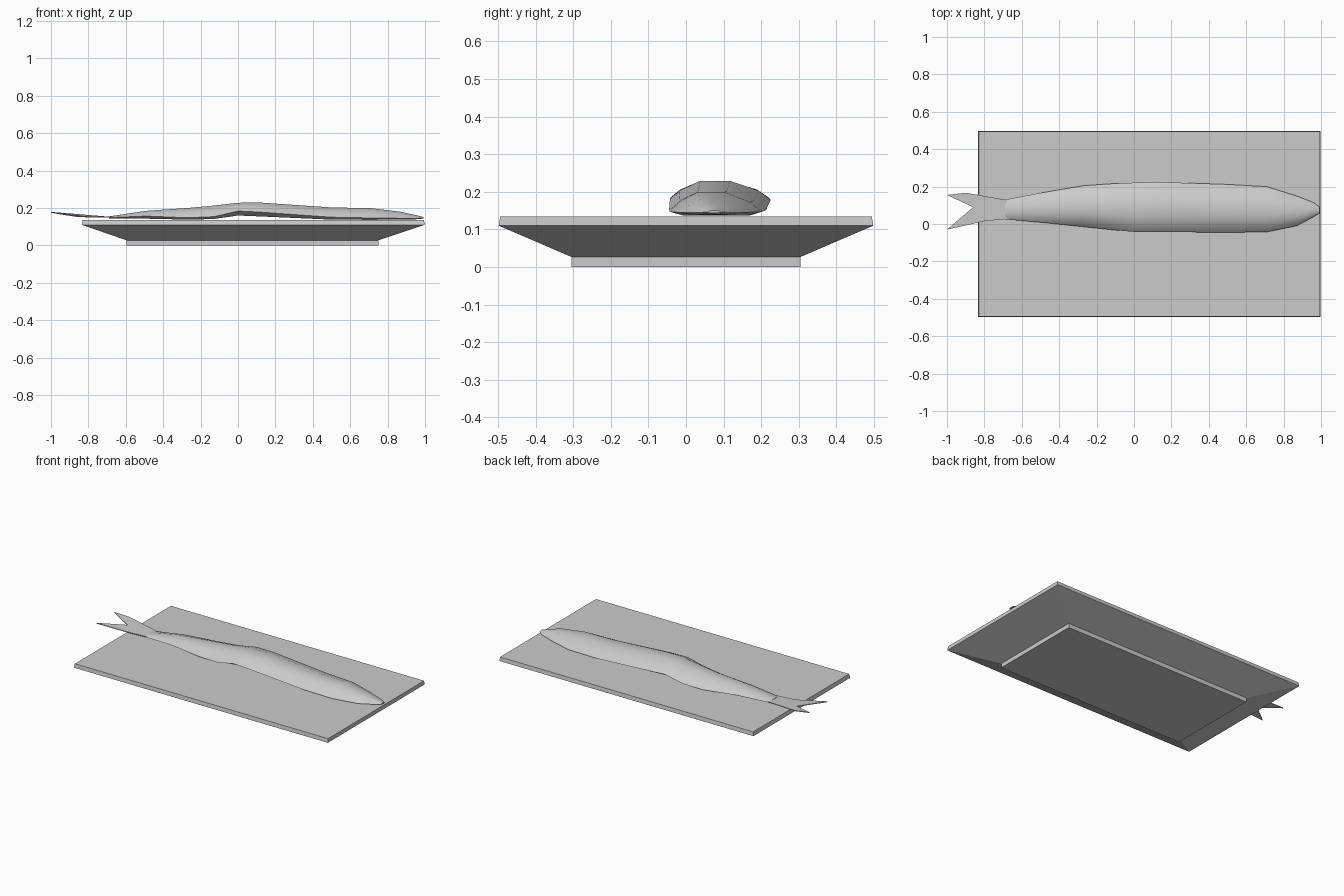
import bpy, bmesh, math

cube = bpy.data.objects.get("Cube")
if cube:
    bpy.data.objects.remove(cube, do_unlink=True)

GREY = (0.6, 0.6, 0.6, 1.0)
mat = bpy.data.materials.new("plain grey")
mat.use_nodes = True
mat.diffuse_color = GREY
mat.node_tree.nodes["Principled BSDF"].inputs["Base Color"].default_value = GREY


def loft(name, rings, smooth=None):
    """Skin a list of equal-length closed rings and cap both ends."""
    bm = bmesh.new()
    loops = [[bm.verts.new(p) for p in ring] for ring in rings]
    n = len(loops[0])
    for a, b in zip(loops, loops[1:]):
        for i in range(n):
            j = (i + 1) % n
            bm.faces.new((a[i], a[j], b[j], b[i]))
    bm.faces.new(loops[0][::-1])
    bm.faces.new(loops[-1])
    bmesh.ops.recalc_face_normals(bm, faces=bm.faces)
    mesh = bpy.data.meshes.new(name)
    bm.to_mesh(mesh)
    bm.free()
    mesh.materials.append(mat)
    obj = bpy.data.objects.new(name, mesh)
    bpy.context.collection.objects.link(obj)
    if smooth:
        bpy.ops.object.select_all(action='DESELECT')
        obj.select_set(True)
        bpy.context.view_layer.objects.active = obj
        bpy.ops.object.shade_smooth_by_angle(angle=math.radians(smooth))
    return obj


# Serving tray: straight foot, flared underside and thin rim
def rectangle(x0, x1, y, z):
    return [(x0, -y, z), (x1, -y, z), (x1, y, z), (x0, y, z)]


loft("tray", [
    rectangle(-0.595, 0.75, 0.305, 0),
    rectangle(-0.595, 0.75, 0.305, 0.027),
    rectangle(-0.835, 0.997, 0.498, 0.11),
    rectangle(-0.83, 0.995, 0.494, 0.135),
])

# Fish body stations: x, right edge y, left edge y, belly z, side z, back z
stations = [
    (-0.69, 0.025, 0.13, 0.143, 0.149, 0.155),
    (-0.49, 0.008, 0.168, 0.143, 0.157, 0.185),
    (-0.27, -0.015, 0.205, 0.138, 0.148, 0.200),
    (-0.13, -0.03, 0.215, 0.141, 0.154, 0.213),
    (0.0, -0.042, 0.221, 0.160, 0.184, 0.228),
    (0.12, -0.043, 0.225, 0.155, 0.178, 0.229),
    (0.50, -0.045, 0.212, 0.138, 0.151, 0.203),
    (0.71, -0.043, 0.200, 0.137, 0.147, 0.199),
    (0.87, -0.010, 0.150, 0.138, 0.145, 0.180),
    (0.96, 0.038, 0.115, 0.140, 0.145, 0.160),
    (0.992, 0.058, 0.092, 0.144, 0.147, 0.151),
]


def section(x, y0, y1, belly, side, back):
    ring = [(0, side), (0.1, side + 0.5 * (back - side)), (0.3, back),
            (0.6, back), (0.88, side + 0.5 * (back - side)), (1, side),
            (0.85, belly), (0.15, belly)]
    return [(x, y0 + t * (y1 - y0), z) for t, z in ring]


loft("fish_body", [section(*s) for s in stations], smooth=50)

# Forked tail fin, a thin upward-curving plate
tail_outline = [(-0.68, 0.027, 0.151), (-0.80, 0.015, 0.153), (-1.0, -0.03, 0.177),
                (-0.86, 0.09, 0.155), (-1.0, 0.155, 0.177), (-0.9, 0.167, 0.167),
                (-0.68, 0.128, 0.151)]
loft("tail_fin", [[(x, y, z + dz) for x, y, z in tail_outline] for dz in (-0.003, 0.002)])
